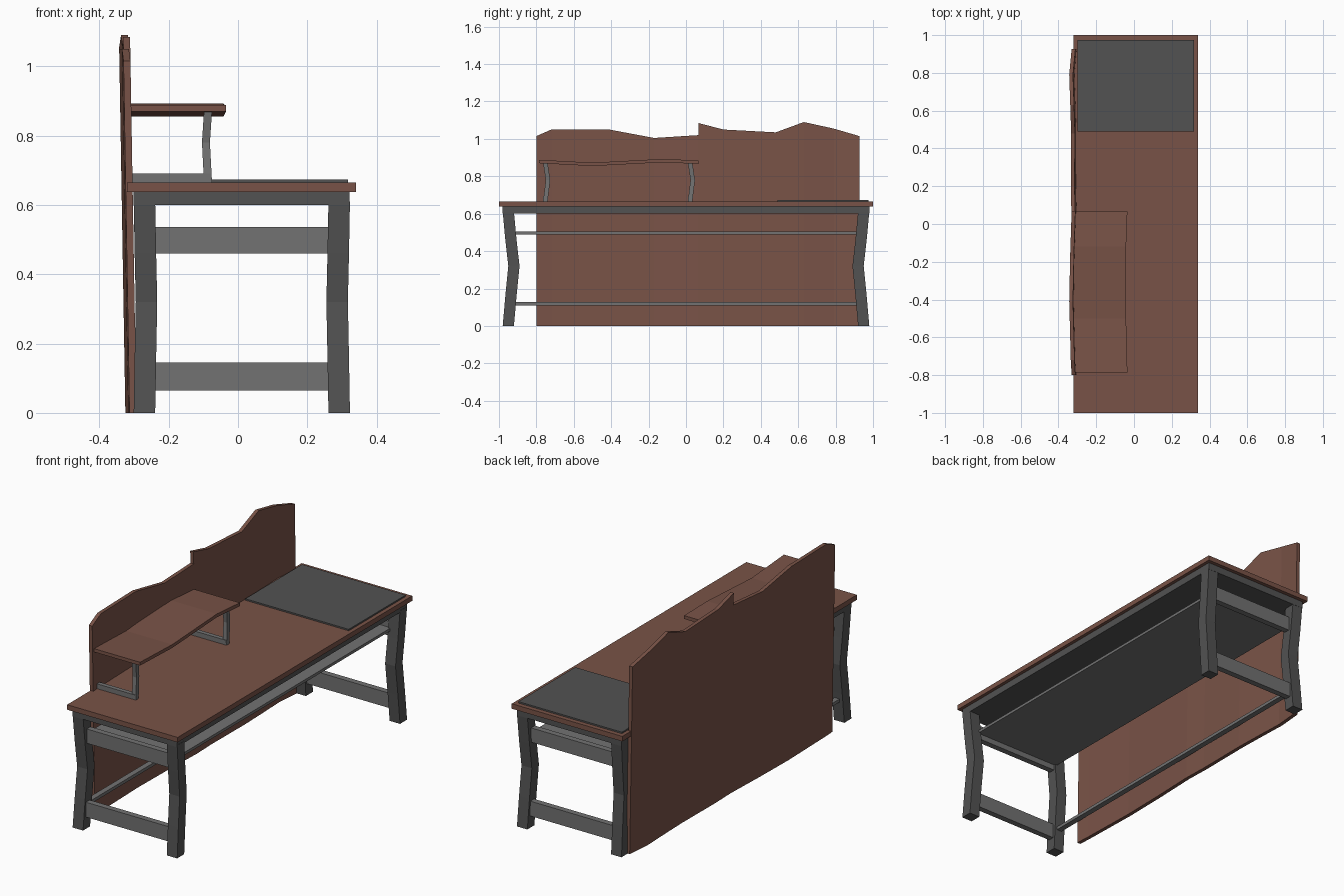
import bpy, bmesh

cube = bpy.data.objects.get("Cube")
if cube:
    bpy.data.objects.remove(cube, do_unlink=True)


def material(name, r, g, b):
    mat = bpy.data.materials.new(name)
    mat.use_nodes = True
    mat.diffuse_color = (r, g, b, 1)
    mat.node_tree.nodes["Principled BSDF"].inputs["Base Color"].default_value = (r, g, b, 1)
    return mat


wood = material("brown wood", 0.191, 0.086, 0.063)
dark = material("dark grey", 0.084, 0.084, 0.084)
light = material("light grey", 0.168, 0.168, 0.168)


def loft(name, rings, mat):
    """Join four-cornered rings into a closed solid."""
    bm = bmesh.new()
    loops = [[bm.verts.new(p) for p in ring] for ring in rings]
    for a, b in zip(loops, loops[1:]):
        for i in range(4):
            j = (i + 1) % 4
            bm.faces.new((a[i], a[j], b[j], b[i]))
    bm.faces.new(loops[0])
    bm.faces.new(loops[-1])
    bmesh.ops.recalc_face_normals(bm, faces=bm.faces)
    mesh = bpy.data.meshes.new(name)
    bm.to_mesh(mesh)
    bm.free()
    mesh.materials.append(mat)
    obj = bpy.data.objects.new(name, mesh)
    bpy.context.collection.objects.link(obj)
    return obj


def flat_ring(x0, x1, y0, y1, z):
    return [(x0, y0, z), (x1, y0, z), (x1, y1, z), (x0, y1, z)]


def cross_ring(x0, x1, y, z0, z1):
    return [(x0, y, z0), (x1, y, z0), (x1, y, z1), (x0, y, z1)]


def box(name, x0, x1, y0, y1, z0, z1, mat):
    return loft(name, [flat_ring(x0, x1, y0, y1, z) for z in (z0, z1)], mat)


# Desk top, frame below it and mat
box("desk_top", -0.32, 0.34, -1, 1, 0.638, 0.665, wood)
box("top_frame", -0.302, 0.322, -0.98, 0.98, 0.60, 0.638, dark)
box("desk_mat", -0.30, 0.318, 0.49, 0.975, 0.665, 0.673, dark)

# Crooked legs and end rails
leg_bend = [(0, 0), (0.16, 0.014), (0.32, 0.03), (0.46, 0.014), (0.61, 0)]
for side, end in ((1, "front"), (-1, "back")):
    for x, hand in ((-0.27, "right"), (0.292, "left")):
        rings = []
        for z, bend in leg_bend:
            y = side * (-0.95 + bend)
            cx = x + bend * (0.2 if hand == "right" else -0.2)
            rings.append(flat_ring(cx - 0.031, cx + 0.031, y - 0.03, y + 0.03, z))
        loft(f"{end}_{hand}_leg", rings, dark)
    for label, z0, z1, y in (("lower", 0.065, 0.145, 0.942), ("upper", 0.46, 0.537, 0.934)):
        ya, yb = sorted((-side * (y - 0.016), -side * (y + 0.016)))
        box(f"{end}_{label}_rail", -0.25, 0.27, ya, yb, z0, z1, light)

# Under-desk shelf and long stretcher
box("under_shelf", -0.25, 0.27, -0.92, 0.92, 0.49, 0.505, light)
box("long_stretcher", -0.28, -0.25, -0.93, 0.93, 0.11, 0.127, light)


# Two bowed, leaning back boards with ragged tops
def back_board(name, outline):
    rings = []
    for y, h, bow in outline:
        x = -0.313 - bow
        lean = 0.017 * h
        rings.append([(x, y, 0), (x + 0.02, y, 0),
                      (x + 0.02 - lean, y, h), (x - lean, y, h)])
    loft(name, rings, wood)


back_board("front_back_board", [
    (-0.80, 1.015, 0), (-0.72, 1.05, 0.004), (-0.41, 1.05, 0.012),
    (-0.17, 1.005, 0.008), (0.066, 1.02, 0)])
back_board("rear_back_board", [
    (0.066, 1.085, 0), (0.20, 1.05, 0.004), (0.48, 1.035, 0.002),
    (0.63, 1.09, 0.006), (0.79, 1.055, 0.012), (0.927, 1.015, 0)])

# Raised monitor shelf with a warped board
warp = [(-0.785, 0.888, -0.035), (-0.50, 0.873, -0.042),
        (-0.12, 0.893, -0.042), (0.066, 0.884, -0.035)]
loft("raised_shelf", [cross_ring(-0.322, x, y, z - 0.018, z) for y, z, x in warp], wood)

# Shelf supports: a bent post and a foot running to the back board
for y, end in ((-0.752, "front"), (0.022, "back")):
    post = [(0.665, 0), (0.78, 1), (0.872, 0)]
    loft(f"{end}_shelf_post",
         [flat_ring(-0.098 - 0.006 * b, -0.075 - 0.006 * b,
                    y - 0.012 + 0.014 * b, y + 0.012 + 0.014 * b, z) for z, b in post], light)
    box(f"{end}_shelf_foot", -0.31, -0.078, y - 0.012, y + 0.012, 0.665, 0.691, light)
